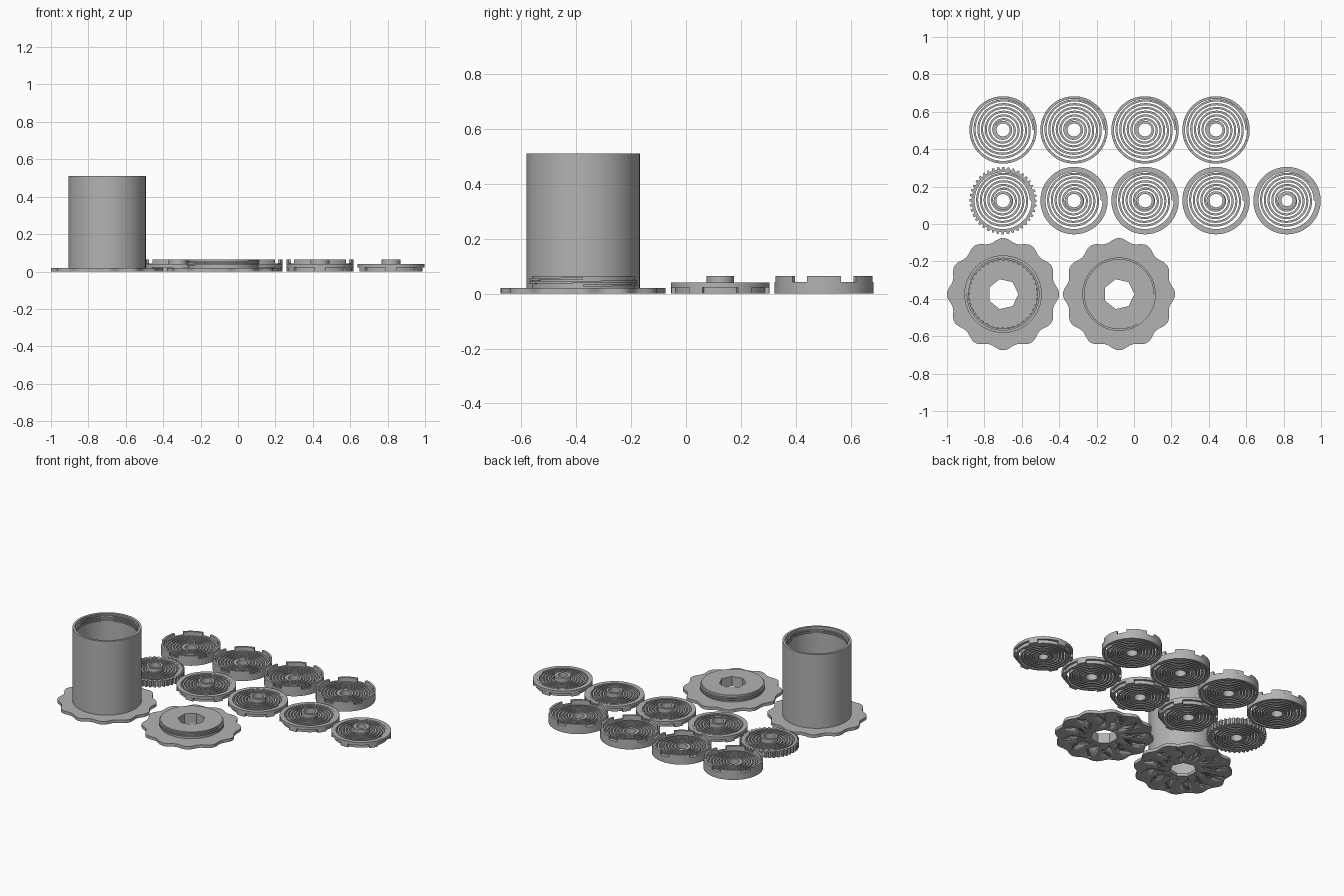
import bpy
import bmesh
from math import cos, sin, pi, radians

TAU = 2 * pi
old = bpy.data.objects.get("Cube")
if old:
    bpy.data.objects.remove(old, do_unlink=True)

grey = bpy.data.materials.new("plain grey")
grey.use_nodes = True
grey.diffuse_color = (0.45, 0.45, 0.45, 1)
grey.node_tree.nodes["Principled BSDF"].inputs["Base Color"].default_value = (0.45, 0.45, 0.45, 1)


def band(bm, outer, inner, z0, z1, n=96, a0=0.0, a1=TAU, rise=0.0):
    """Wall between two polar outlines; open sweeps get end caps, rise makes a helix."""
    closed = abs(a1 - a0 - TAU) < 1e-6 and not rise and not getattr(outer, "spiral", False)
    out = outer if callable(outer) else lambda a: outer
    inn = inner if callable(inner) else lambda a: inner
    rows = []
    for i in range(n if closed else n + 1):
        a = a0 + (a1 - a0) * i / n
        lift = rise * (a - a0) / TAU
        corners = ((inn(a), z0), (out(a), z0), (out(a), z1), (inn(a), z1))
        rows.append([bm.verts.new((r * cos(a), r * sin(a), z + lift)) for r, z in corners])
    for i in range(n):
        p, q = rows[i], rows[(i + 1) % len(rows)]
        for k in range(4):
            m = (k + 1) % 4
            bm.faces.new((p[k], p[m], q[m], q[k]))
    if not closed:
        bm.faces.new(rows[0])
        bm.faces.new(rows[-1][::-1])


def finish(name, bm, x, y):
    bmesh.ops.recalc_face_normals(bm, faces=bm.faces)
    mesh = bpy.data.meshes.new(name)
    bm.to_mesh(mesh)
    bm.free()
    mesh.materials.append(grey)
    ob = bpy.data.objects.new(name, mesh)
    ob.location = (x, y, 0)
    bpy.context.collection.objects.link(ob)
    bpy.ops.object.select_all(action="DESELECT")
    ob.select_set(True)
    bpy.context.view_layer.objects.active = ob
    bpy.ops.object.shade_smooth_by_angle(angle=radians(30))
    return ob


def scallop(a):
    return 0.289 + 0.011 * cos(12 * a)


def heptagon(a):
    sector = TAU / 7
    return 0.082 * cos(sector / 2) / cos(a % sector - sector / 2)


def teeth(low, high, count):
    return lambda a: high if (a * count / TAU + 0.25) % 1 < 0.5 else low


def spiral(bm, r_out, r_in, z0, z1, pitch=0.02, width=0.011):
    """Flat spiral wall winding inward, open between its turns."""
    turns = (r_out - r_in) / pitch
    edge = lambda a: r_out - pitch * a / TAU
    band(bm, edge, lambda a: edge(a) - width, z0, z1, int(64 * turns), 0, turns * TAU)


def scalloped_base(name, x, y):
    bm = bmesh.new()
    band(bm, scallop, heptagon, 0, 0.02, 336)
    base = finish(name, bm, x, y)
    # skewed grip grooves cut into the underside
    cut = bmesh.new()
    for i in range(12):
        a = TAU * (i + 0.5) / 12
        for shift, length, skew in ((0.15, 0.07, 0.7), (0.225, 0.075, -0.6)):
            box = bmesh.ops.create_cube(cut, size=1)["verts"]
            c, s = cos(a + skew), sin(a + skew)
            for v in box:
                u, w = v.co.x * length, v.co.y * 0.01
                v.co = (shift * cos(a) + u * c - w * s,
                        shift * sin(a) + u * s + w * c, v.co.z * 0.012)
    cutter = finish("groove_cutter", cut, x, y)
    cutter.hide_render = True
    bpy.context.view_layer.objects.active = base
    mod = base.modifiers.new("grooves", "BOOLEAN")
    mod.operation, mod.object, mod.solver = "DIFFERENCE", cutter, "EXACT"
    bpy.ops.object.modifier_apply(modifier=mod.name)
    bpy.data.objects.remove(cutter, do_unlink=True)


# jar: scalloped foot, tall wall, toothed seat and inner thread
JAR = (-0.70, -0.375)
scalloped_base("jar_base", *JAR)
bm = bmesh.new()
band(bm, 0.207, 0.192, 0.02, 0.51, 128)
finish("jar_wall", bm, *JAR)
bm = bmesh.new()
band(bm, 0.193, teeth(0.188, 0.178, 40), 0.02, 0.06, 320)
finish("jar_toothed_seat", bm, *JAR)
bm = bmesh.new()
band(bm, 0.194, 0.184, 0.455, 0.463, 240, 0, 2.5 * TAU, 0.016)
finish("jar_thread", bm, *JAR)

# lid: scalloped plate with a threaded plug
LID = (-0.08, -0.375)
scalloped_base("lid_base", *LID)
bm = bmesh.new()
band(bm, 0.187, heptagon, 0.02, 0.065, 168)
finish("lid_plug", bm, *LID)
bm = bmesh.new()
band(bm, 0.196, 0.185, 0.026, 0.034, 200, 0, 2 * TAU, 0.0125)
finish("lid_thread", bm, *LID)

columns = [-0.70 + 0.3795 * i for i in range(5)]

# back row: spiral cups with a six-tab crown
for i, x in enumerate(columns[:4]):
    bm = bmesh.new()
    band(bm, 0.18, 0.166, 0, 0.043, 120)
    for k in range(6):
        mid = radians(60 * k)
        band(bm, 0.18, 0.166, 0.043, 0.065, 16, mid - radians(20), mid + radians(20))
    spiral(bm, 0.168, 0.048, 0, 0.04)
    band(bm, 0.048, 0.035, 0, 0.04, 48)
    finish(f"spiral_cup_{i + 1}", bm, x, 0.503)

# front row: spiral discs with a raised hub; the first has a toothed rim
for i, x in enumerate(columns):
    bm = bmesh.new()
    if i == 0:
        band(bm, teeth(0.168, 0.18, 40), 0.152, 0, 0.04, 320)
    else:
        band(bm, 0.18, 0.152, 0.022, 0.04, 96)
        band(bm, 0.165, 0.152, 0, 0.022, 96)
        for k in range(6):
            mid = radians(30 + 60 * k)
            band(bm, 0.18, 0.165, 0, 0.022, 10, mid - radians(9), mid + radians(9))
    spiral(bm, 0.154, 0.05, 0, 0.04)
    band(bm, 0.05, 0.03 if i == 4 else 0.036, 0, 0.065, 48)
    finish("toothed_disc" if i == 0 else f"spiral_disc_{i}", bm, x, 0.125)
